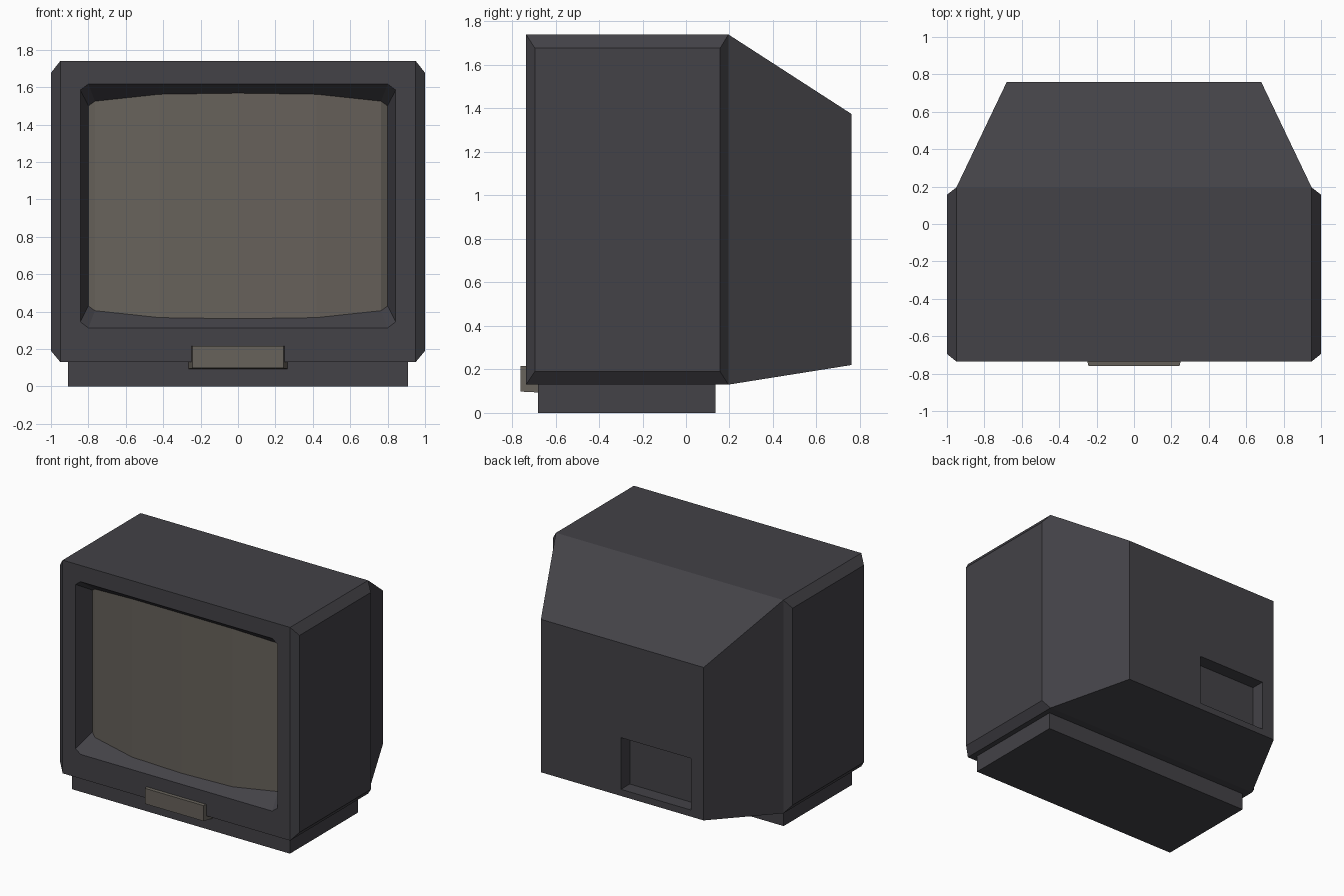
import bpy
import bmesh

if "Cube" in bpy.data.objects:
    bpy.data.objects.remove(bpy.data.objects["Cube"])


def material(name, rgb):
    m = bpy.data.materials.new(name)
    m.diffuse_color = (*rgb, 1)
    m.use_nodes = True
    m.node_tree.nodes["Principled BSDF"].inputs["Base Color"].default_value = m.diffuse_color
    return m


CHARCOAL = material("charcoal plastic", (0.056, 0.054, 0.063))
GLASS = material("grey brown glass", (0.136, 0.122, 0.105))


def finish(bm, name, mat):
    me = bpy.data.meshes.new(name)
    bm.to_mesh(me)
    bm.free()
    me.materials.append(mat)
    ob = bpy.data.objects.new(name, me)
    bpy.context.collection.objects.link(ob)
    return ob


def rect_y(x0, x1, z0, z1, y):
    """Rectangle loop facing along y."""
    return [(x0, y, z0), (x1, y, z0), (x1, y, z1), (x0, y, z1)]


def add(bm, pts):
    return [bm.verts.new(p) for p in pts]


def bridge(bm, a, b):
    n = len(a)
    for i in range(n):
        j = (i + 1) % n
        bm.faces.new((a[i], a[j], b[j], b[i]))


def ring_edges(bm, loop):
    out = []
    for i, v in enumerate(loop):
        w = loop[(i + 1) % len(loop)]
        out.append(bm.edges.get((v, w)) or bm.edges.new((v, w)))
    return out


def frustum(name, loop_a, loop_b, mat):
    bm = bmesh.new()
    a, b = add(bm, loop_a), add(bm, loop_b)
    bridge(bm, a, b)
    bm.faces.new(a)
    bm.faces.new(b)
    bmesh.ops.recalc_face_normals(bm, faces=bm.faces[:])
    return finish(bm, name, mat)


FRONT, MID, BACK = -0.735, 0.195, 0.76
ZC = 0.965  # height of the screen centre

# One quadrant of the opening and of the glass edge: x, half height, depth
opening = [(0, 0.652, 0), (0.42, 0.652, 0), (0.80, 0.652, 0), (0.843, 0.62, 0)]
glass = [(0, 0.603, 0.06), (0.42, 0.597, 0.07), (0.765, 0.56, 0.12), (0.80, 0.535, 0.14)]


def full_loop(quad):
    right = quad + [(x, -h, d) for x, h, d in reversed(quad)]
    left = [(-x, h, d) for x, h, d in reversed(right) if x > 0]
    return [(x, FRONT + d, ZC + h) for x, h, d in right + left]


# Cabinet shell: front, bulging sides, tapered back
bm = bmesh.new()
front = add(bm, rect_y(-0.95, 0.95, 0.13, 1.74, FRONT))
mid = add(bm, rect_y(-0.95, 0.95, 0.13, 1.74, MID))
back = add(bm, rect_y(-0.68, 0.68, 0.22, 1.375, BACK))
bm.faces.new((front[0], front[1], mid[1], mid[0]))
bm.faces.new((front[3], front[2], mid[2], mid[3]))
for s, i, j in ((-1, 0, 3), (1, 1, 2)):
    outer = [front[i], mid[i], mid[j], front[j]]
    panel = add(bm, [(s, y, z) for y, z in
                     ((-0.695, 0.19), (0.157, 0.19), (0.157, 1.677), (-0.695, 1.677))])
    bridge(bm, outer, panel)
    bm.faces.new(panel)
bridge(bm, mid, back)

# Socket recess in the back
rim = add(bm, rect_y(-0.573, 0.011, 0.27, 0.66, BACK))
floor = add(bm, rect_y(-0.573, 0.011, 0.27, 0.66, BACK - 0.105))
bridge(bm, back, rim)
bridge(bm, rim, floor)
bm.faces.new(floor)

# Screen opening with sloping walls
hole = add(bm, full_loop(opening))
inner = add(bm, full_loop(glass))
bridge(bm, hole, inner)
bmesh.ops.triangle_fill(bm, use_beauty=True,
                        edges=ring_edges(bm, front) + ring_edges(bm, hole))
bmesh.ops.recalc_face_normals(bm, faces=bm.faces[:])
bmesh.ops.dissolve_limit(bm, angle_limit=0.002, verts=[],
                         edges=[e for e in bm.edges if all(
                             abs(v.co.y - FRONT) < 1e-4 for v in e.verts)])
finish(bm, "cabinet", CHARCOAL)

# Curved screen made of vertical strips
bm = bmesh.new()
cols = [(-x, h, d) for x, h, d in reversed(glass[1:])] + glass
top = add(bm, [(x, FRONT + d, ZC + h) for x, h, d in cols])
low = add(bm, [(x, FRONT + d, ZC - h) for x, h, d in cols])
for i in range(len(cols) - 1):
    bm.faces.new((low[i], low[i + 1], top[i + 1], top[i]))
finish(bm, "screen", GLASS)

# Base plinth
frustum("base", rect_y(-0.91, 0.91, 0, 0.13, -0.68),
        rect_y(-0.91, 0.91, 0, 0.13, 0.135), CHARCOAL)

# Control panel on the lower front
frustum("control_panel", rect_y(-0.243, 0.243, 0.098, 0.215, -0.76),
        rect_y(-0.265, 0.265, 0.094, 0.22, -0.68), GLASS)
